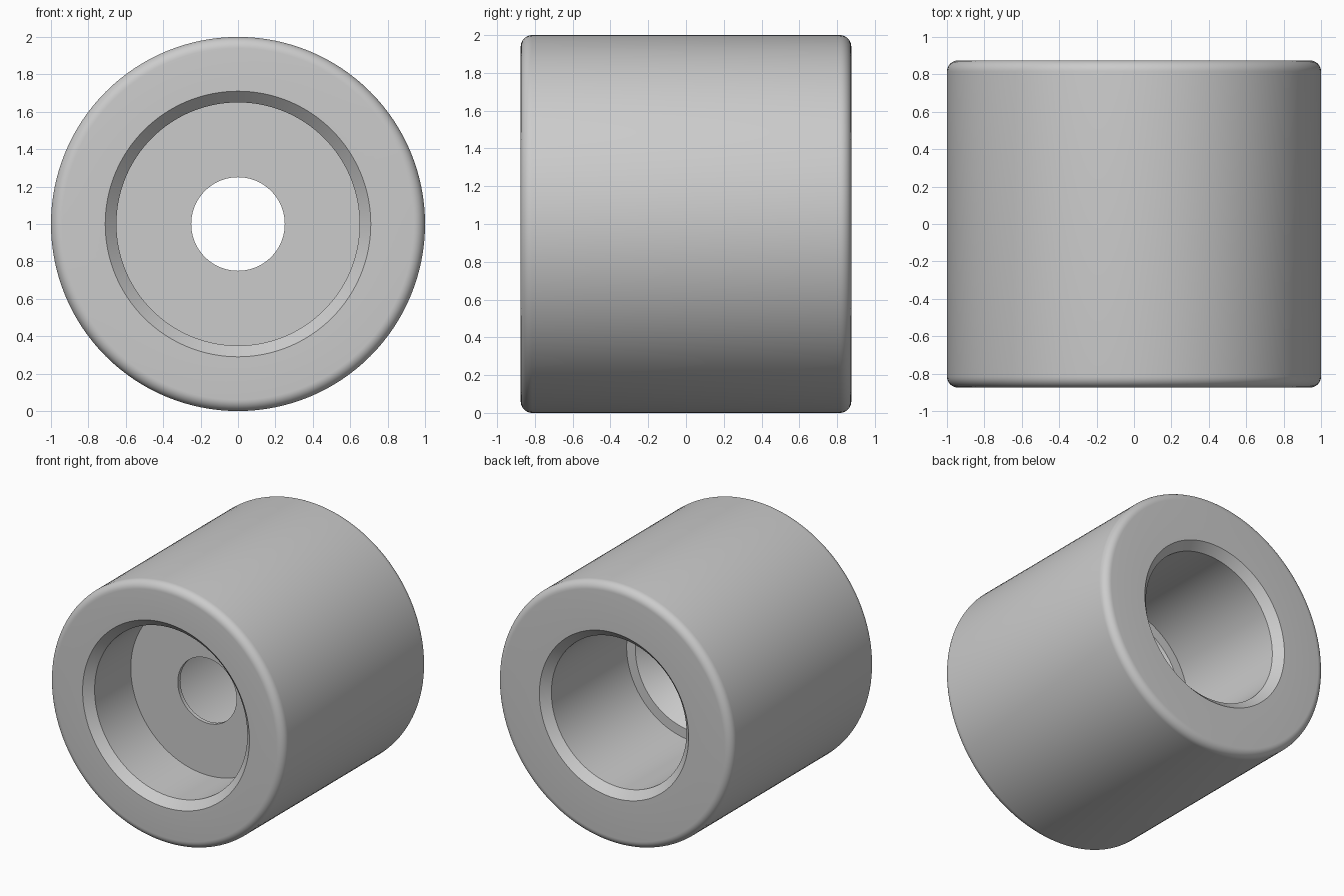
import bpy, bmesh, math
from mathutils import Matrix, Vector

cube = bpy.data.objects.get("Cube")
if cube:
    bpy.data.objects.remove(cube)

HALF, FILLET, CHAMFER, STEPS = 0.875, 0.06, 0.06, 128


def fillet(end):
    """Rounded outer rim as (radius, y) points, ordered from face to side."""
    pts = []
    for i in range(9):
        a = math.pi / 2 * i / 8
        pts.append((1 - FILLET + FILLET * math.sin(a),
                    end * (HALF - FILLET + FILLET * math.cos(a))))
    return pts


# Closed cross-section: outer shell, back bore, tapered seat, through hole, front bore
front_r, back_r, hole_r = 0.65, 0.575, 0.25
profile = fillet(-1) + fillet(1)[::-1]
profile += [
    (back_r + CHAMFER, HALF), (back_r, HALF - CHAMFER),   # back bore chamfer
    (back_r, -0.10), (0.50, -0.10),                       # back shoulder
    (hole_r, -0.345), (hole_r, -0.375),                   # cone and thin land
    (front_r, -0.375), (front_r, -HALF + CHAMFER),        # front pocket
    (front_r + CHAMFER, -HALF),                           # front bore chamfer
]

# Revolve the section around the y axis
bm = bmesh.new()
verts = [bm.verts.new((r, y, 0)) for r, y in profile]
edges = [bm.edges.new((v, verts[(i + 1) % len(verts)])) for i, v in enumerate(verts)]
bmesh.ops.spin(bm, geom=verts + edges, cent=Vector(), axis=(0, 1, 0),
               angle=math.tau, steps=STEPS)
bmesh.ops.remove_doubles(bm, verts=bm.verts, dist=1e-4)
bmesh.ops.recalc_face_normals(bm, faces=bm.faces)
bmesh.ops.transform(bm, matrix=Matrix.Translation((0, 0, 1)), verts=bm.verts)
mesh = bpy.data.meshes.new("bored_bushing")
bm.to_mesh(mesh)
bm.free()

bushing = bpy.data.objects.new("bored_bushing", mesh)
bpy.context.collection.objects.link(bushing)

# Plain grey material
grey = bpy.data.materials.new("light_grey")
grey.use_nodes = True
colour = (0.6, 0.6, 0.6, 1)
grey.diffuse_color = colour
grey.node_tree.nodes["Principled BSDF"].inputs["Base Color"].default_value = colour
mesh.materials.append(grey)

# Smooth curved walls, sharp chamfer edges
bpy.ops.object.select_all(action="DESELECT")
bushing.select_set(True)
bpy.context.view_layer.objects.active = bushing
bpy.ops.object.shade_smooth_by_angle(angle=math.radians(30))
